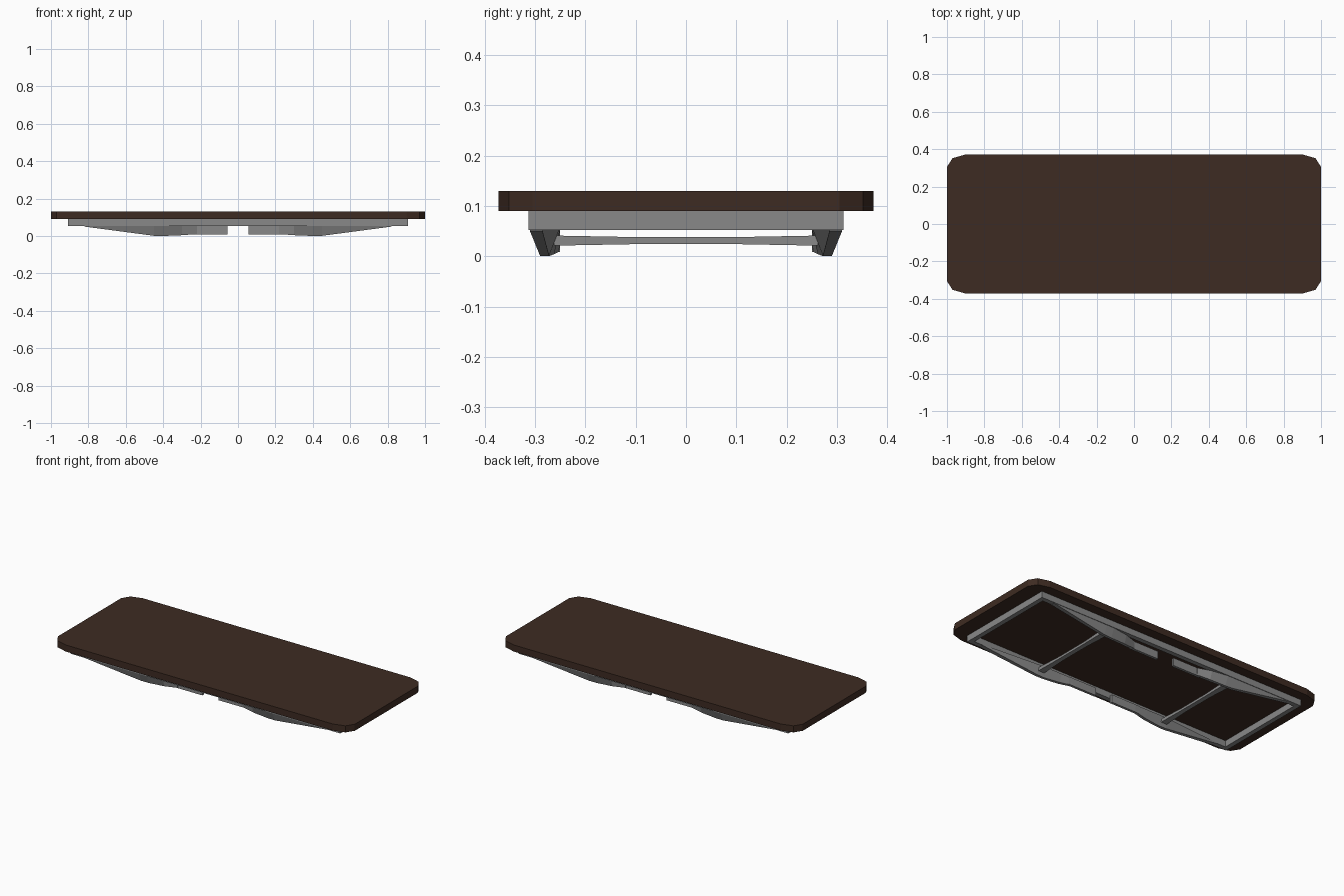
import bpy, bmesh

if "Cube" in bpy.data.objects:
    bpy.data.objects.remove(bpy.data.objects["Cube"])


def material(name, rgb):
    m = bpy.data.materials.new(name)
    m.diffuse_color = (*rgb, 1)
    m.use_nodes = True
    m.node_tree.nodes["Principled BSDF"].inputs["Base Color"].default_value = m.diffuse_color
    return m


wood = material("dark brown wood", (0.048, 0.024, 0.016))
metal = material("grey metal", (0.25, 0.25, 0.25))


def loft(name, rings, mat):
    """Skin closed rings of points and cap both ends."""
    bm = bmesh.new()
    vs = [[bm.verts.new(p) for p in ring] for ring in rings]
    n = len(vs[0])
    for a, b in zip(vs, vs[1:]):
        for i in range(n):
            j = (i + 1) % n
            bm.faces.new((a[i], a[j], b[j], b[i]))
    bm.faces.new(vs[0])
    bm.faces.new(vs[-1])
    bmesh.ops.recalc_face_normals(bm, faces=bm.faces)
    me = bpy.data.meshes.new(name)
    bm.to_mesh(me)
    bm.free()
    me.materials.append(mat)
    ob = bpy.data.objects.new(name, me)
    bpy.context.collection.objects.link(ob)
    return ob


def rect(x, y0, y1, z0, z1):
    return [(x, y0, z0), (x, y1, z0), (x, y1, z1), (x, y0, z1)]


# Table top with clipped corners
corner = [(1.0, 0.305), (0.97, 0.352), (0.90, 0.372)]
outline = (corner + [(-x, y) for x, y in reversed(corner)]
           + [(-x, -y) for x, y in corner] + [(x, -y) for x, y in reversed(corner)])
loft("table_top", [[(x, y, z) for x, y in outline] for z in (0.09, 0.13)], wood)

# Rectangular support frame under the top
for s, side in ((1, "back"), (-1, "front")):
    loft(side + "_rail", [rect(x, s * 0.285, s * 0.313, 0.052, 0.09)
                          for x in (-0.908, 0.908)], metal)
for s, side in ((1, "right"), (-1, "left")):
    loft(side + "_end_rail", [rect(x, -0.286, 0.286, 0.052, 0.09)
                              for x in (s * 0.88, s * 0.908)], metal)

# Folded legs: x, bottom y inner/outer, top y inner/outer, bottom z, top z
leg = [(0.82, 0.285, 0.31, 0.285, 0.31, 0.050, 0.056),
       (0.45, 0.272, 0.29, 0.252, 0.31, 0.001, 0.053),
       (0.40, 0.272, 0.287, 0.25, 0.31, 0.0, 0.053),
       (0.30, 0.262, 0.28, 0.25, 0.295, 0.004, 0.053),
       (0.22, 0.25, 0.266, 0.25, 0.268, 0.010, 0.053)]
for sx, lr in ((1, "right"), (-1, "left")):
    for sy, fb in ((1, "back"), (-1, "front")):
        rings = [[(sx * x, sy * a, zb), (sx * x, sy * b, zb),
                  (sx * x, sy * d, zt), (sx * x, sy * c, zt)]
                 for x, a, b, c, d, zb, zt in leg]
        loft(f"{fb}_{lr}_leg", rings, metal)
        # Flat foot plate at the leg tip
        loft(f"{fb}_{lr}_foot", [rect(sx * x, sy * 0.25, sy * 0.265, 0.008, 0.055)
                                 for x in (0.055, 0.245)], metal)
    # Crossbar joining the pair of legs, slimmer in the middle
    bar = []
    for y, h, w in ((-0.262, 0.010, 0.020), (-0.1, 0.007, 0.014),
                    (0.1, 0.007, 0.014), (0.262, 0.010, 0.020)):
        bar.append([(sx * 0.43 + dx * w, y, 0.031 + dz * h)
                    for dx, dz in ((-1, -1), (1, -1), (1, 1), (-1, 1))])
    loft(lr + "_crossbar", bar, metal)
